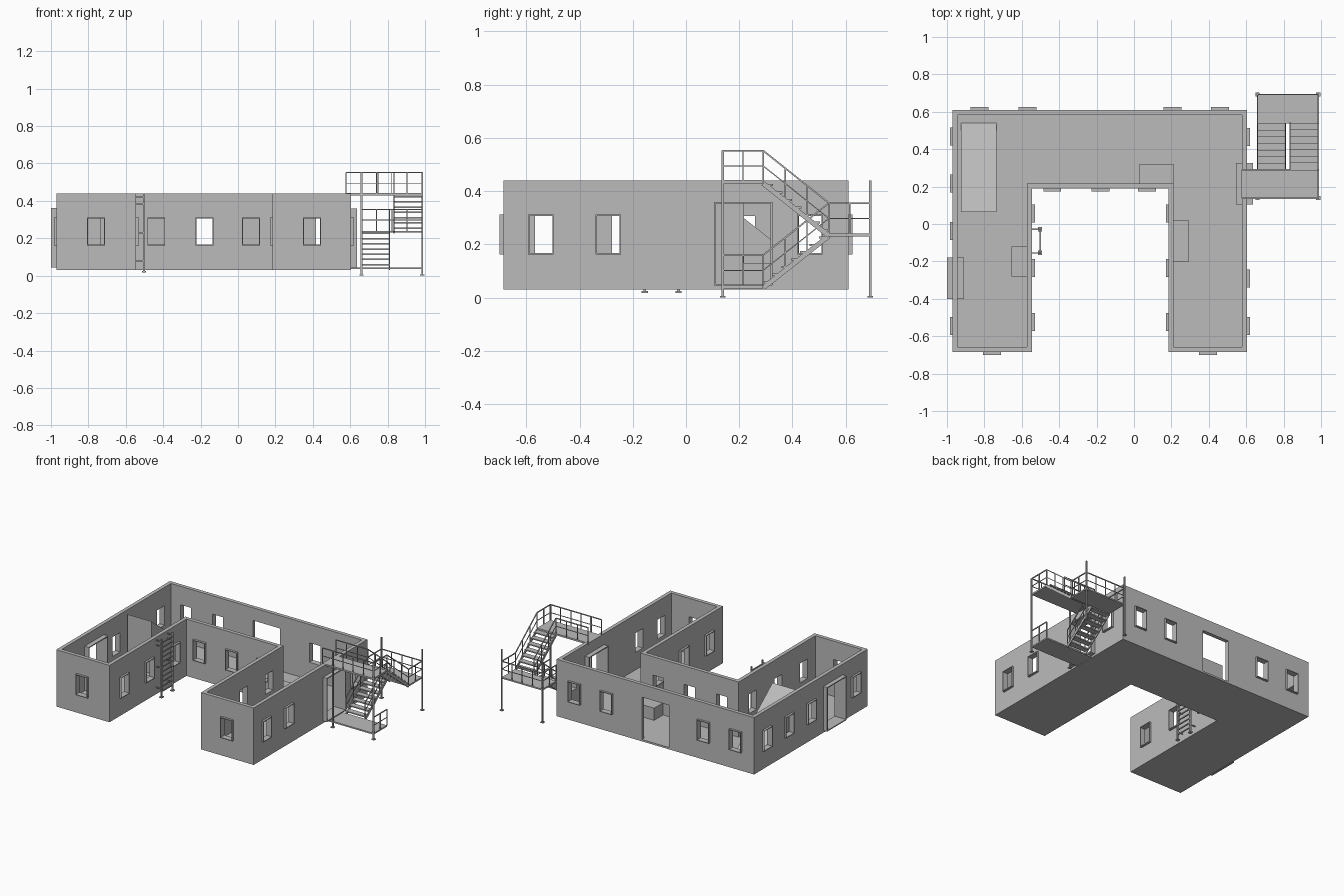
import bpy, bmesh
from mathutils import Vector, Matrix

if "Cube" in bpy.data.objects:
    bpy.data.objects.remove(bpy.data.objects["Cube"])

grey = bpy.data.materials.new("plain grey")
grey.use_nodes = True
grey.diffuse_color = (0.5, 0.5, 0.5, 1)
grey.node_tree.nodes["Principled BSDF"].inputs["Base Color"].default_value = (0.5, 0.5, 0.5, 1)


def finish(name, bm):
    bmesh.ops.recalc_face_normals(bm, faces=bm.faces)
    mesh = bpy.data.meshes.new(name)
    bm.to_mesh(mesh)
    bm.free()
    mesh.materials.append(grey)
    obj = bpy.data.objects.new(name, mesh)
    bpy.context.collection.objects.link(obj)
    return obj


def box(bm, lo, hi):
    lo, hi = Vector(lo), Vector(hi)
    m = Matrix.Translation((lo + hi) / 2) @ Matrix.Diagonal((*(hi - lo), 1))
    bmesh.ops.create_cube(bm, size=1, matrix=m)


def bar(bm, p, q, w=0.006, h=None):
    """Square or flat bar between two points."""
    p, q = Vector(p), Vector(q)
    d = q - p
    rot = d.to_track_quat('Z', 'Y').to_matrix().to_4x4()
    m = Matrix.Translation((p + q) / 2) @ rot @ Matrix.Diagonal((w, h or w, d.length, 1))
    bmesh.ops.create_cube(bm, size=1, matrix=m)


def prism(bm, points, offset):
    face = bm.faces.new([bm.verts.new(p) for p in points])
    new = bmesh.ops.extrude_face_region(bm, geom=[face])["geom"]
    bmesh.ops.translate(bm, vec=offset, verts=[v for v in new if isinstance(v, bmesh.types.BMVert)])


def u_shape(bm, inset, z0, z1):
    x0, x1, x2, x3 = -0.97 + inset, -0.545 - inset, 0.185 + inset, 0.605 - inset
    y0, y1, y2 = -0.685 + inset, 0.19 + inset, 0.61 - inset
    plan = [(x0, y0), (x1, y0), (x1, y1), (x2, y1), (x2, y0), (x3, y0), (x3, y2), (x0, y2)]
    prism(bm, [(x, y, z0) for x, y in plan], (0, 0, z1 - z0))


def wall_box(bm, axis, u0, u1, n0, n1, z0, z1):
    """Box placed by its range along a wall (u) and through it (n)."""
    n0, n1 = sorted((n0, n1))
    if axis == 'x':
        box(bm, (n0, u0, z0), (n1, u1, z1))
    else:
        box(bm, (u0, n0, z0), (u1, n1, z1))


def cut(target, bm):
    cutter = finish("cutter", bm)
    cutter.hide_render = True
    mod = target.modifiers.new("cut", 'BOOLEAN')
    mod.operation, mod.solver, mod.object = 'DIFFERENCE', 'EXACT', cutter
    bpy.context.view_layer.objects.active = target
    bpy.ops.object.modifier_apply(modifier=mod.name)
    bpy.data.objects.remove(cutter)


# Walls and floor, hollowed out
bm = bmesh.new()
u_shape(bm, 0, 0.03, 0.44)
walls = finish("walls_and_floor", bm)
bm = bmesh.new()
u_shape(bm, 0.027, 0.042, 0.5)
cut(walls, bm)

# Openings: wall normal axis, outer face, outward sign, window centres
window_rows = [
    ('y', -0.685, -1, (-0.76, 0.395)),
    ('y', 0.19, -1, (-0.437, -0.18, 0.07)),
    ('y', 0.61, 1, (-0.825, -0.57, 0.205, 0.46)),
    ('x', -0.97, -1, (-0.545, -0.038, 0.217, 0.467)),
    ('x', 0.605, 1, (-0.545, -0.292, 0.465)),
    ('x', -0.545, 1, (-0.525, -0.235, 0.055)),
    ('x', 0.185, -1, (-0.525, -0.235, 0.055)),
]
cuts, window_frames, door_frames = bmesh.new(), bmesh.new(), bmesh.new()


def framed_opening(bm, axis, face, side, c, half, z0, z1, out, back, t):
    wall_box(cuts, axis, c - half, c + half, face + side * 0.04, face - side * 0.06, z0, z1)
    n = (face + side * out, face - side * back)
    wall_box(bm, axis, c - half, c - half + t, *n, z0, z1)
    wall_box(bm, axis, c + half - t, c + half, *n, z0, z1)
    wall_box(bm, axis, c - half + t, c + half - t, *n, z1 - t, z1)
    wall_box(bm, axis, c - half + t, c + half - t, *n, z0, z0 + t)


for axis, face, side, centres in window_rows:
    for c in centres:
        framed_opening(window_frames, axis, face, side, c, 0.048, 0.162, 0.312, 0.015, 0.027, 0.005)
framed_opening(door_frames, 'x', -0.97, -1, -0.29, 0.11, 0.045, 0.363, 0.03, 0.06, 0.007)
framed_opening(door_frames, 'x', 0.605, 1, 0.215, 0.11, 0.045, 0.36, 0.03, 0.06, 0.007)
wall_box(cuts, 'y', -0.29, -0.075, 0.55, 0.65, 0.043, 0.348)
cut(walls, cuts)
finish("window_frames", window_frames)
finish("door_frames", door_frames)

# Indoor ramp and low boxes
bm = bmesh.new()
prism(bm, [(-0.925, 0.065, 0.042), (-0.925, 0.54, 0.042), (-0.925, 0.065, 0.42)], (0.19, 0, 0))
finish("indoor_ramp", bm)
bm = bmesh.new()
for x0, x1, y0, y1 in ((0.03, 0.212, 0.217, 0.32), (0.212, 0.295, -0.2, 0.02), (-0.655, -0.572, -0.28, -0.12)):
    box(bm, (x0, y0, 0.042), (x1, y1, 0.13))
finish("low_boxes", bm)

# Outdoor stair: plan positions and levels
L, R, IN, OUT = 0.66, 0.985, 0.81, 0.835
FRONT, NEAR, FAR, BACK = 0.138, 0.29, 0.537, 0.692
LOW, MID, TOP, RAIL = 0.045, 0.24, 0.437, 0.115
bm = bmesh.new()
box(bm, (0.605, FRONT, LOW - 0.01), (R, NEAR, LOW))
box(bm, (L, FAR, MID - 0.01), (R, BACK, MID))
box(bm, (0.575, FRONT, TOP - 0.008), (R, NEAR, TOP + 0.004))
finish("stair_landings", bm)

bm = bmesh.new()
for x in (L, R):
    for y, top in ((FRONT, TOP + RAIL), (BACK, 0.44)):
        bar(bm, (x, y, 0), (x, y, top), 0.009)
        box(bm, (x - 0.011, y - 0.011, 0), (x + 0.011, y + 0.011, 0.006))
finish("stair_posts", bm)

steps, rails = bmesh.new(), bmesh.new()


def railing(p, q, posts):
    """Top and middle rail over a base line, with evenly spaced posts."""
    p, q, up = Vector(p), Vector(q), Vector((0, 0, RAIL))
    bar(rails, p + up, q + up)
    bar(rails, p + up / 2, q + up / 2, 0.004)
    for i in range(posts):
        b = p.lerp(q, i / (posts - 1))
        bar(rails, b, b + up, 0.005)


for x0, x1, ya, za, yb, zb in ((L, IN, NEAR, LOW, FAR, MID), (OUT, R, FAR, MID, NEAR, TOP)):
    for x in (x0, x1):
        bar(steps, (x, ya, za - 0.008), (x, yb, zb - 0.008), 0.006, 0.018)
        railing((x, ya, za), (x, yb, zb), 4)
    for i in range(7):
        t = (i + 0.5) / 7
        y, z = ya + (yb - ya) * t, za + (zb - za) * t
        box(steps, (x0, y - 0.02, z - 0.004), (x1, y + 0.02, z + 0.004))
finish("stair_flights", steps)

# Landing railings
railing((R, FRONT, LOW), (R, NEAR, LOW), 3)
railing((L, FAR, MID), (L, BACK, MID), 3)
railing((R, FAR, MID), (R, BACK, MID), 3)
railing((L, BACK, MID), (R, BACK, MID), 5)
railing((0.578, FRONT, TOP), (R, FRONT, TOP), 6)
railing((R, FRONT, TOP), (R, NEAR, TOP), 3)
railing((0.578, NEAR, TOP), (OUT, NEAR, TOP), 4)
finish("stair_railings", rails)

# Wall ladder in the courtyard
bm = bmesh.new()
for y in (-0.155, -0.028):
    bar(bm, (-0.502, y, 0.02), (-0.502, y, 0.44), 0.01)
    box(bm, (-0.513, y - 0.012, 0.018), (-0.491, y + 0.012, 0.025))
    for z in (0.08, 0.23, 0.385, 0.42):
        bar(bm, (-0.545, y, z), (-0.502, y, z), 0.006)
for i in range(11):
    z = 0.06 + 0.035 * i
    bar(bm, (-0.502, -0.155, z), (-0.502, -0.028, z), 0.007)
finish("wall_ladder", bm)
